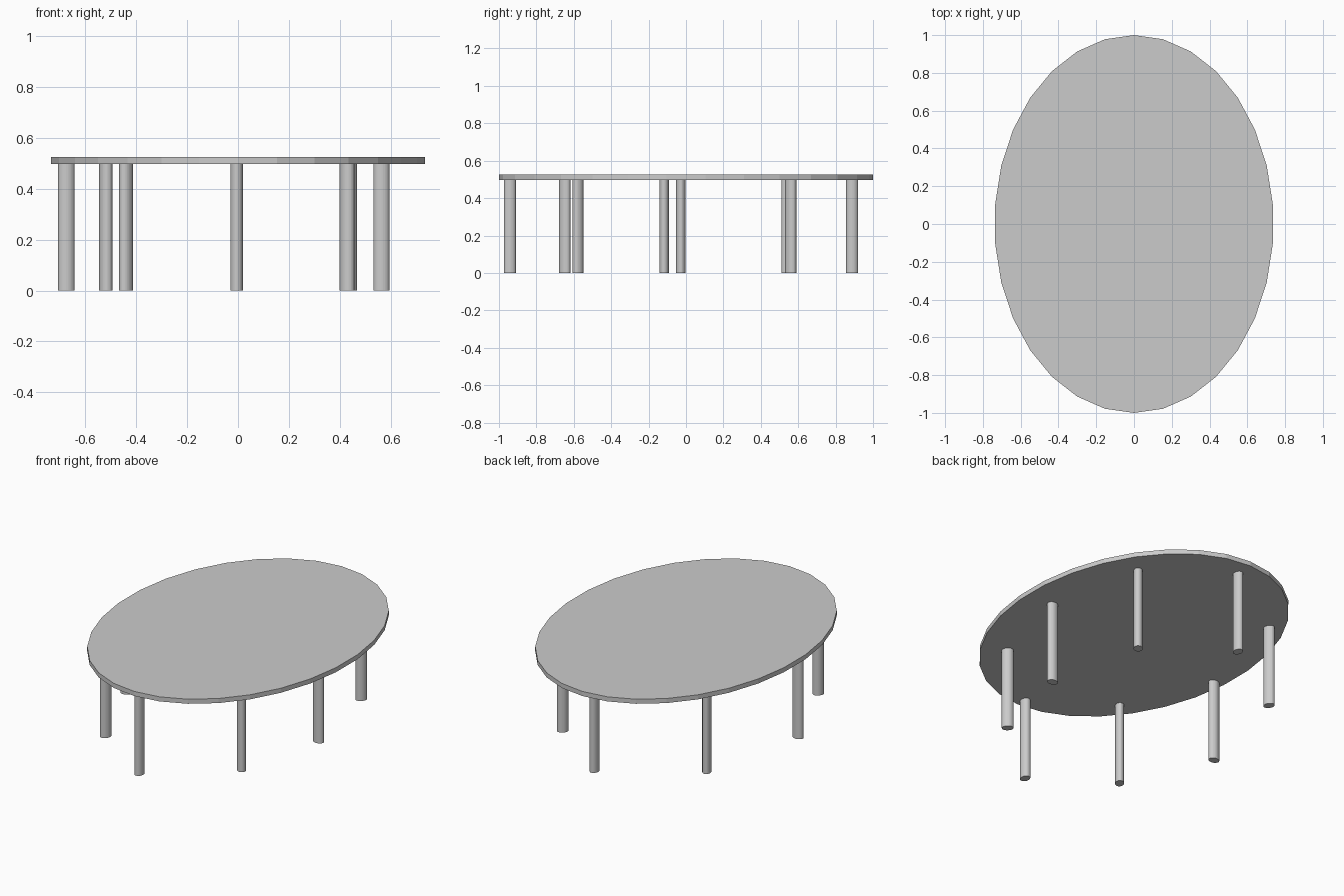
import bpy
import math

if "Cube" in bpy.data.objects:
    bpy.data.objects.remove(bpy.data.objects["Cube"])

SIDES = 30
TOP_Z, UNDER_Z = 0.525, 0.497


def oval_prism(name, x, y, z0, z1, half_x, half_y, turn=0.0):
    """Upright flat-faced oval column between two heights."""
    bpy.ops.mesh.primitive_cylinder_add(vertices=SIDES, radius=1, depth=1)
    obj = bpy.context.object
    obj.name = name
    obj.location = (x, y, (z0 + z1) / 2)
    obj.rotation_euler.z = math.radians(turn)
    obj.scale = (half_x, half_y, z1 - z0)
    return obj


# Oval tabletop, with a vertex at each end of the long axis
oval_prism("tabletop", 0, 0, UNDER_Z, TOP_Z, 0.739, 1.0)

# Eight slightly oval legs, irregularly spaced: name, x, y, turn of the long axis
legs = [
    ("front_leg", -0.005, -0.942, 90),
    ("front_right_leg", 0.428, -0.577, -45),
    ("right_leg", 0.564, -0.028, 0),
    ("back_right_leg", 0.440, 0.560, 50),
    ("back_leg", -0.005, 0.888, 90),
    ("back_left_leg", -0.520, 0.542, 115),
    ("left_leg", -0.675, -0.117, 0),
    ("front_left_leg", -0.440, -0.648, 57),
]
for name, x, y, turn in legs:
    oval_prism(name, x, y, 0, UNDER_Z, 0.0325, 0.025, turn)
